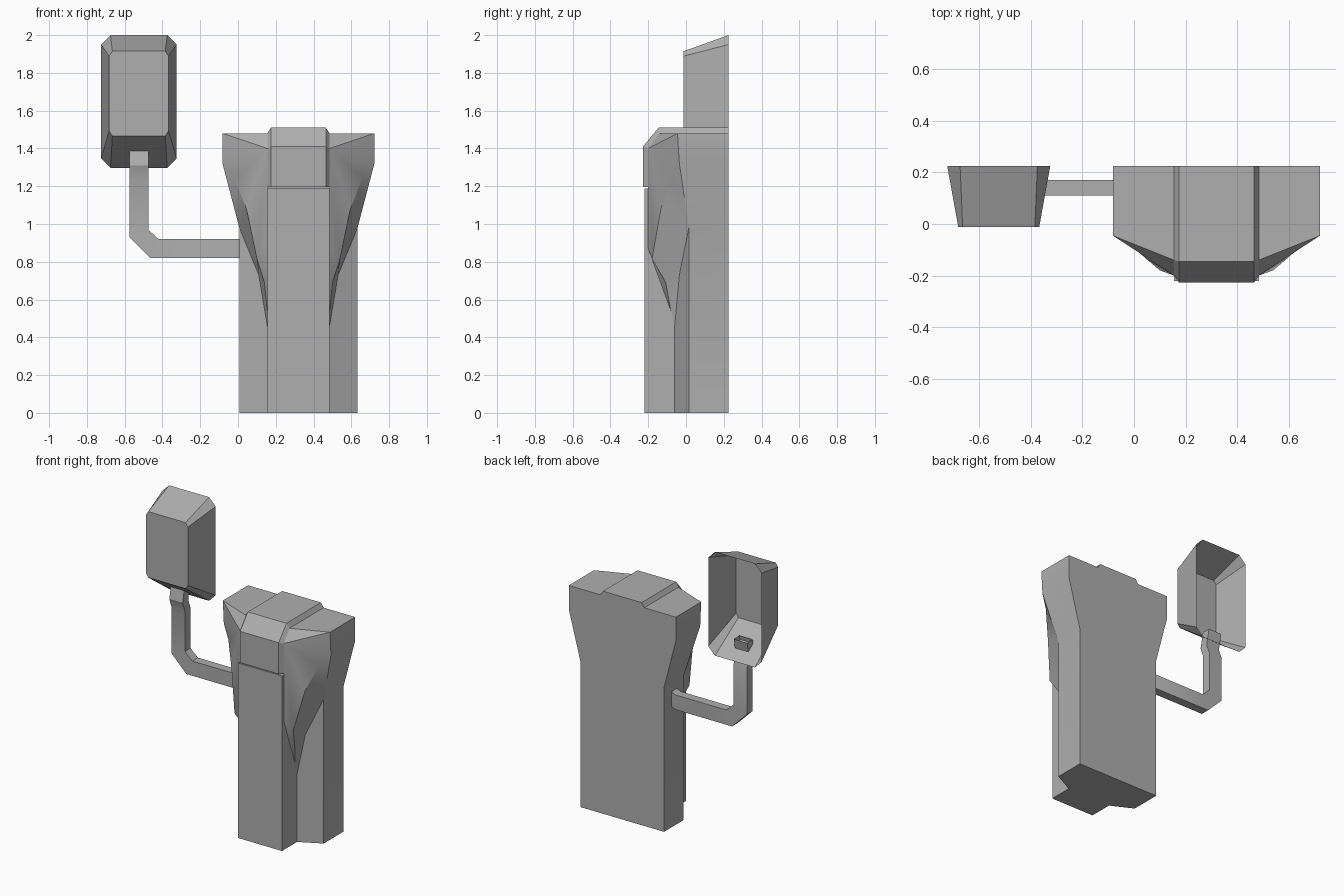
import bpy, bmesh, math

if "Cube" in bpy.data.objects:
    bpy.data.objects.remove(bpy.data.objects["Cube"])

CX = 0.32  # centre line of the main body

# Dark grey finish shared by all parts
grey = bpy.data.materials.new("dark_grey")
grey.diffuse_color = (0.43, 0.43, 0.43, 1)
grey.use_nodes = True
grey.node_tree.nodes["Principled BSDF"].inputs["Base Color"].default_value = grey.diffuse_color


def make(name, verts, faces, x=0.0):
    me = bpy.data.meshes.new(name)
    me.from_pydata(verts, [], faces)
    bm = bmesh.new()
    bm.from_mesh(me)
    bmesh.ops.recalc_face_normals(bm, faces=bm.faces)
    bm.to_mesh(me)
    bm.free()
    me.materials.append(grey)
    ob = bpy.data.objects.new(name, me)
    ob.location.x = x
    bpy.context.collection.objects.link(ob)
    return ob


def soften(ob):
    bpy.ops.object.select_all(action='DESELECT')
    bpy.context.view_layer.objects.active = ob
    ob.select_set(True)
    bpy.ops.object.shade_smooth_by_angle(angle=math.radians(30))


def loft(name, rings, x=0.0, cap_start=True, cap_end=True):
    n = len(rings[0])
    verts = [p for r in rings for p in r]
    faces = [(k * n + i, k * n + (i + 1) % n, (k + 1) * n + (i + 1) % n, (k + 1) * n + i)
             for k in range(len(rings) - 1) for i in range(n)]
    if cap_start:
        faces.append(tuple(range(n)))
    if cap_end:
        faces.append(tuple(range(len(verts) - n, len(verts))))
    return make(name, verts, faces, x)


# Main body: one half, mirrored; column below, flared wing above
P = {
    "b0": (.313, .225, 0), "b1": (.313, .225, .98), "b2": (.402, .225, 1.32), "b3": (.402, .225, 1.48),
    "c0": (0, .225, 0), "c1": (0, .225, 1.48),
    "f0": (.313, .015, 0), "N": (.313, .015, .98), "A": (.402, -.035, 1.32), "T": (.402, -.045, 1.48),
    "v0": (.165, -.06, 0), "V": (.165, -.06, .46), "W": (.21, -.035, .73),
    "B": (.34, -.075, 1.245), "C": (.275, -.133, 1.08), "D": (.22, -.18, .815),
    "E": (.18, -.107, .69), "F": (.165, -.08, .54),
    "i1": (.165, -.20, 1.40), "i2": (.165, -.20, .87),
    "t1": (.165, -.14, 1.48), "t0": (0, -.14, 1.48), "m0": (0, -.06, 0),
}
FACES = ["c0 b0 b1 b2 b3 c1", "b0 f0 N b1", "b1 N A b2", "b2 A T b3",
         "f0 v0 V W N", "c0 m0 v0 f0 b0", "c1 b3 T t1 t0", "T i1 t1",
         "T A B C D i2 i1", "A N B", "B N C", "C N W D", "D W E", "E W V F", "i2 D E F"]
keys = list(P)
body = make("body", list(P.values()), [[keys.index(k) for k in f.split()] for f in FACES], CX)
soften(body)
mir = body.modifiers.new("mirror", 'MIRROR')
mir.merge_threshold = 0.0005

# Raised strip down the front
loft("front_strip", [[(-.165, -.221, z), (.165, -.221, z), (.165, -.03, z), (-.165, -.03, z)]
                     for z in (0, 1.187)], CX)

# Bevelled cap over the top and upper front
edge = [(-.1, 1.197), (.225, 1.475), (.225, 1.48), (-.14, 1.48), (-.20, 1.40), (-.20, 1.197)]
mid = [(-.1, 1.197), (.225, 1.475), (.225, 1.51), (-.145, 1.51), (-.228, 1.41), (-.228, 1.197)]
loft("top_cap", [[(u, y, z) for y, z in prof]
                 for u, prof in ((-.165, edge), (-.145, mid), (.145, mid), (.165, edge))], CX)

# Bent arm: outer x/z, inner x/z, y centre at each station
stations = [((.03, .82), (.03, .92), .105), ((-.04, .82), (-.04, .92), .14),
            ((-.465, .82), (-.42, .92), .14), ((-.575, .93), (-.475, .97), .14),
            ((-.575, 1.24), (-.475, 1.24), .14), ((-.575, 1.31), (-.475, 1.31), .115),
            ((-.575, 1.415), (-.475, 1.415), .137)]
arm = loft("arm", [[(o[0], y - .03, o[1]), (i[0], y - .03, i[1]),
                    (i[0], y + .03, i[1]), (o[0], y + .03, o[1])]
                   for o, i, y in stations], cap_end=False)
soften(arm)


# Hollow housing, open at the back
def octagon(y, hw, z0, z1, cx, cz):
    pts = [(-hw + cx, z0), (hw - cx, z0), (hw, z0 + cz), (hw, z1 - cz),
           (hw - cx, z1), (-hw + cx, z1), (-hw, z1 - cz), (-hw, z0 + cz)]
    return [(x, y, z) for x, z in pts]


loft("housing", [octagon(-.012, .157, 1.467, 1.915, .017, .026),
                 octagon(.225, .20, 1.297, 2.0, .05, .05)], -.525, cap_end=False)
